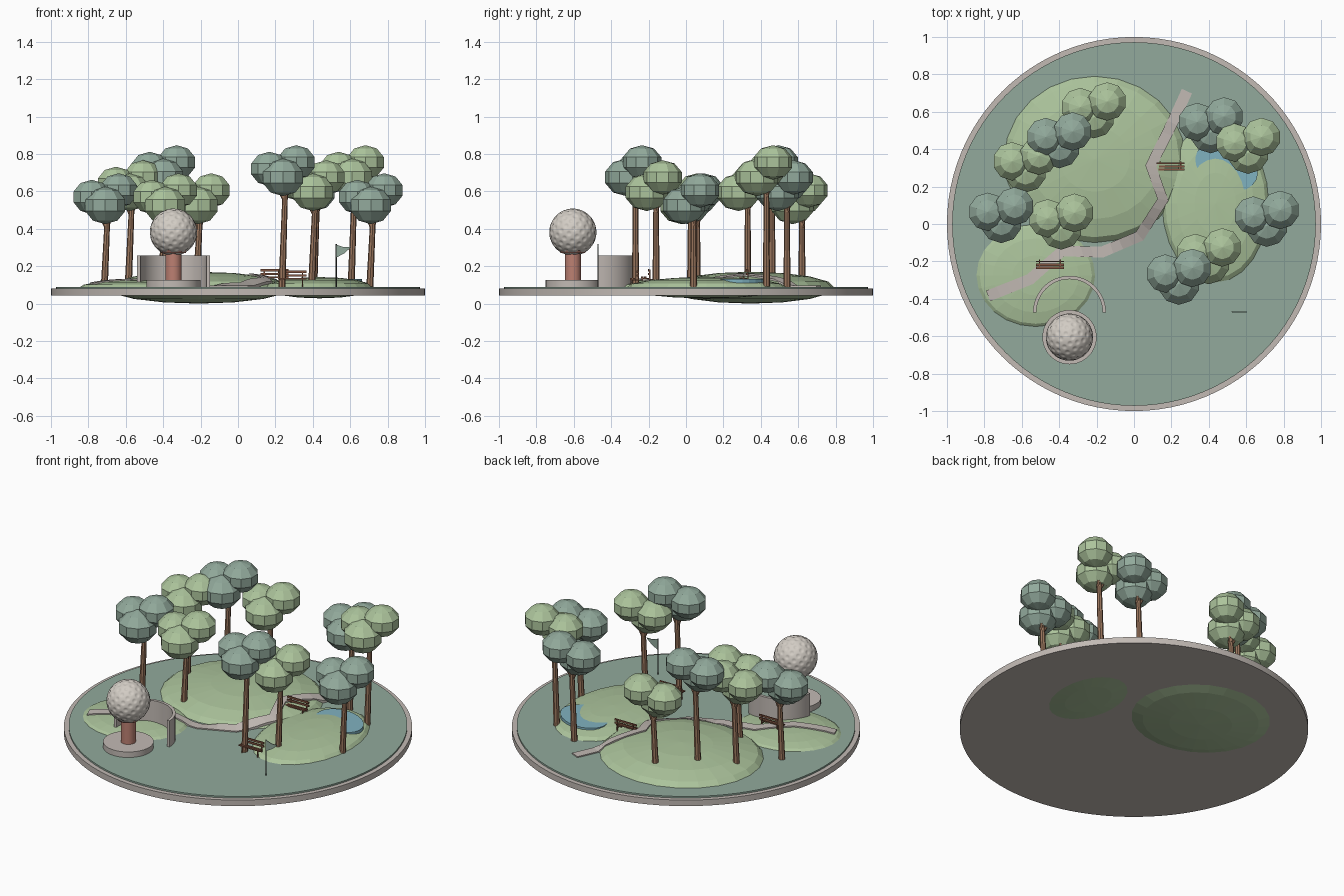
import bpy, bmesh, math
from mathutils import Vector, Matrix

if "Cube" in bpy.data.objects:
    bpy.data.objects.remove(bpy.data.objects["Cube"])


def mat(name, r, g, b):
    m = bpy.data.materials.new(name)
    lin = [((c / 255 + 0.055) / 1.055) ** 2.4 for c in (r, g, b)]
    m.diffuse_color = (*lin, 1)
    m.use_nodes = True
    m.node_tree.nodes["Principled BSDF"].inputs["Base Color"].default_value = m.diffuse_color
    return m


LIGHT = mat("light green", 172, 196, 156)
TEAL = mat("blue green", 146, 170, 156)
STONE = mat("warm stone", 194, 186, 180)
BALL = mat("pale ball", 210, 204, 196)
BRICK = mat("pink brick", 188, 128, 114)
TRUNK = mat("trunk brown", 156, 119, 94)
BENCH = mat("bench brown", 130, 86, 66)
WATER = mat("water blue", 128, 178, 192)
METAL = mat("dark metal", 72, 74, 70)


def finish(bm, name, material, smooth=None):
    bmesh.ops.recalc_face_normals(bm, faces=bm.faces[:])
    me = bpy.data.meshes.new(name)
    bm.to_mesh(me)
    bm.free()
    me.materials.append(material)
    ob = bpy.data.objects.new(name, me)
    bpy.context.collection.objects.link(ob)
    if smooth is not None:
        bpy.ops.object.select_all(action='DESELECT')
        ob.select_set(True)
        bpy.context.view_layer.objects.active = ob
        bpy.ops.object.shade_smooth_by_angle(angle=math.radians(smooth))
    return ob


def rod(bm, a, b, r1, r2, seg=8):
    a, b = Vector(a), Vector(b)
    d = b - a
    m = Matrix.Translation((a + b) / 2) @ d.to_track_quat('Z', 'Y').to_matrix().to_4x4()
    bmesh.ops.create_cone(bm, cap_ends=True, segments=seg, radius1=r1, radius2=r2,
                          depth=d.length, matrix=m)


def box(bm, c, s):
    bmesh.ops.create_cube(bm, size=1, matrix=Matrix.Translation(c) @ Matrix.Diagonal((*s, 1)))


def ball(bm, c, s, u, v):
    bmesh.ops.create_uvsphere(bm, u_segments=u, v_segments=v, radius=1,
                              matrix=Matrix.Translation(c) @ Matrix.Diagonal((*s, 1)))


def disc(name, material, x, y, r, z0, z1, seg=64, r2=None):
    bm = bmesh.new()
    rod(bm, (x, y, z0), (x, y, z1), r, r if r2 is None else r2, seg)
    return finish(bm, name, material, 40)


# round base with stone rim and lawn
disc("base_rim", STONE, 0, 0, 1.0, 0.042, 0.08, 96)
disc("lawn", TEAL, 0, 0, 0.972, 0.06, 0.09, 96)

# flattened mounds: centre x, y, radii
GROUND = 0.09
MOUNDS = [(-0.21, 0.345, 0.49, 0.45, 0.085),
          (0.435, 0.11, 0.29, 0.43, 0.057),
          (-0.525, -0.275, 0.325, 0.28, 0.042)]
for i, (x, y, rx, ry, rz) in enumerate(MOUNDS):
    bm = bmesh.new()
    ball(bm, (x, y, 0.085), (rx, ry, rz), 24, 8)
    finish(bm, f"mound_{i + 1}", LIGHT)


def height(x, y):
    h = GROUND
    for cx, cy, rx, ry, rz in MOUNDS:
        q = 1 - ((x - cx) / rx) ** 2 - ((y - cy) / ry) ** 2
        if q > 0:
            h = max(h, 0.085 + rz * math.sqrt(q))
    return h


# winding path draped over the mounds
P = [(0.283, 0.71), (0.205, 0.54), (0.09, 0.31), (0.155, 0.13), (0.03, -0.065),
     (-0.17, -0.15), (-0.385, -0.145), (-0.555, -0.295), (-0.78, -0.385)]
P = [Vector(p) for p in P]
bm = bmesh.new()
rows = []
for i in range(len(P)):
    d = (P[min(i + 1, len(P) - 1)] - P[max(i - 1, 0)]).normalized()
    rows.append((P[i], Vector((-d.y, d.x)) * 0.03))
fine = []
for (p, n), (p2, n2) in zip(rows, rows[1:]):
    fine += [(p.lerp(p2, k / 4), n.lerp(n2, k / 4)) for k in range(4)]
fine.append(rows[-1])
prev = None
for p, n in fine:
    a, b = p + n, p - n
    za, zb = height(*a) + 0.007, height(*b) + 0.007
    cur = [bm.verts.new(v) for v in ((*a, za), (*b, zb), (*b, zb - 0.016), (*a, za - 0.016))]
    if prev:
        for k in range(4):
            bm.faces.new((prev[k], prev[(k + 1) % 4], cur[(k + 1) % 4], cur[k]))
    else:
        bm.faces.new(cur)
    prev = cur
bm.faces.new(prev)
finish(bm, "path", STONE)

# pond cutting into the right mound
bm = bmesh.new()
m = (Matrix.Translation((0.495, 0.31, 0.121)) @ Matrix.Rotation(math.radians(-25), 4, 'Z')
     @ Matrix.Diagonal((0.175, 0.125, 1, 1)))
bmesh.ops.create_cone(bm, cap_ends=True, segments=24, radius1=1, radius2=1, depth=0.02, matrix=m)
finish(bm, "pond", WATER)

# dimpled ball on a pedestal
BX, BY = -0.345, -0.605
disc("plinth", STONE, BX, BY, 0.145, 0.085, 0.125, 48)
disc("pedestal_column", BRICK, BX, BY, 0.043, 0.12, 0.275, 32)
disc("pedestal_cap", BRICK, BX, BY, 0.065, 0.27, 0.302, 32, 0.085)
bm = bmesh.new()
bmesh.ops.create_icosphere(bm, subdivisions=6, radius=1)
N = 130
dots = []
for i in range(N):
    z = 1 - (2 * i + 1) / N
    a = i * math.pi * (3 - math.sqrt(5))
    r = math.sqrt(1 - z * z)
    dots.append((r * math.cos(a), r * math.sin(a), z))
for v in bm.verts:
    x, y, z = v.co
    near = min(math.sqrt((x - d[0]) ** 2 + (y - d[1]) ** 2 + (z - d[2]) ** 2)
               for d in dots if abs(z - d[2]) < 0.2)
    dip = max(0, 1 - (near / 0.11) ** 2) * 0.035
    v.co = v.co * (0.126 * (1 - dip)) + Vector((BX, BY, 0.382))
finish(bm, "dimpled_ball", BALL, 60)

# curved wall behind the ball, open to the front
bm = bmesh.new()
prev = None
for i in range(25):
    a = math.pi * i / 24
    c, s = math.cos(a), math.sin(a)
    cur = [bm.verts.new((BX + r * c, -0.472 + r * s, z))
           for r, z in ((0.195, 0.085), (0.195, 0.256), (0.177, 0.256), (0.177, 0.085))]
    if prev:
        for k in range(4):
            bm.faces.new((prev[k], prev[(k + 1) % 4], cur[(k + 1) % 4], cur[k]))
    else:
        bm.faces.new(cur)
    prev = cur
bm.faces.new(prev)
finish(bm, "curved_wall", STONE, 40)

# flag on a pole
FX, FY = 0.525, -0.47
bm = bmesh.new()
rod(bm, (FX, FY, 0.085), (FX, FY, 0.318), 0.003, 0.003)
finish(bm, "flag_pole", METAL)
bm = bmesh.new()
tri = [(FX, 0.315), (FX + 0.04, 0.302), (FX + 0.08, 0.302), (FX + 0.045, 0.27), (FX, 0.245)]
f = bm.faces.new([bm.verts.new((x, FY - 0.002, z)) for x, z in tri])
g = bmesh.ops.extrude_face_region(bm, geom=[f])
bmesh.ops.translate(bm, vec=(0, 0.004, 0),
                    verts=[e for e in g['geom'] if isinstance(e, bmesh.types.BMVert)])
finish(bm, "flag", TEAL)

# slatted benches
for i, (x, y, z) in enumerate([(0.195, 0.325, 0.098), (-0.45, -0.2, 0.098), (0.29, -0.26, 0.09)]):
    bm = bmesh.new()
    for dy in (-0.034, -0.018):
        box(bm, (x, y + dy, z + 0.043), (0.15, 0.012, 0.007))
    for dz in (0.06, 0.08):
        box(bm, (x, y, z + dz), (0.15, 0.007, 0.012))
    finish(bm, f"bench_slats_{i + 1}", BENCH)
    bm = bmesh.new()
    for dx in (-0.055, 0.055):
        box(bm, (x + dx, y - 0.034, z + 0.02), (0.007, 0.007, 0.044))
        box(bm, (x + dx, y + 0.006, z + 0.04), (0.007, 0.006, 0.09))
        box(bm, (x + dx, y - 0.015, z + 0.037), (0.007, 0.04, 0.006))
    finish(bm, f"bench_frame_{i + 1}", BENCH)

# trees: crown x, y, height, leaf colour
TREES = [(-0.215, 0.57, 0.525, LIGHT), (-0.40, 0.41, 0.675, TEAL), (-0.58, 0.28, 0.595, LIGHT),
         (-0.71, 0.01, 0.525, TEAL), (-0.39, -0.025, 0.525, LIGHT), (0.41, 0.49, 0.595, TEAL),
         (0.61, 0.38, 0.675, LIGHT), (0.71, -0.01, 0.525, TEAL), (0.40, -0.21, 0.595, LIGHT),
         (0.24, -0.32, 0.675, TEAL)]
for i, (x, y, h, leaf) in enumerate(TREES):
    low = Vector((x, y, h))
    left = low + Vector((-0.072, 0.055, 0.045))
    right = low + Vector((0.072, 0.085, 0.08))
    bm = bmesh.new()
    for c, r in ((low, 0.118), (left, 0.108), (right, 0.108)):
        ball(bm, c, (r, r, r * 0.85), 10, 5)
    finish(bm, f"tree_crown_{i + 1}", leaf)
    # trunk and two branches
    bm = bmesh.new()
    ty = y + 0.05
    fork = Vector((x + 0.01, ty, h - 0.13))
    rod(bm, (x - 0.005, ty, height(x, ty) - 0.01), (x + 0.015, ty, h), 0.019, 0.014)
    rod(bm, fork, left, 0.009, 0.007, 6)
    rod(bm, fork, right, 0.009, 0.007, 6)
    finish(bm, f"tree_trunk_{i + 1}", TRUNK)
